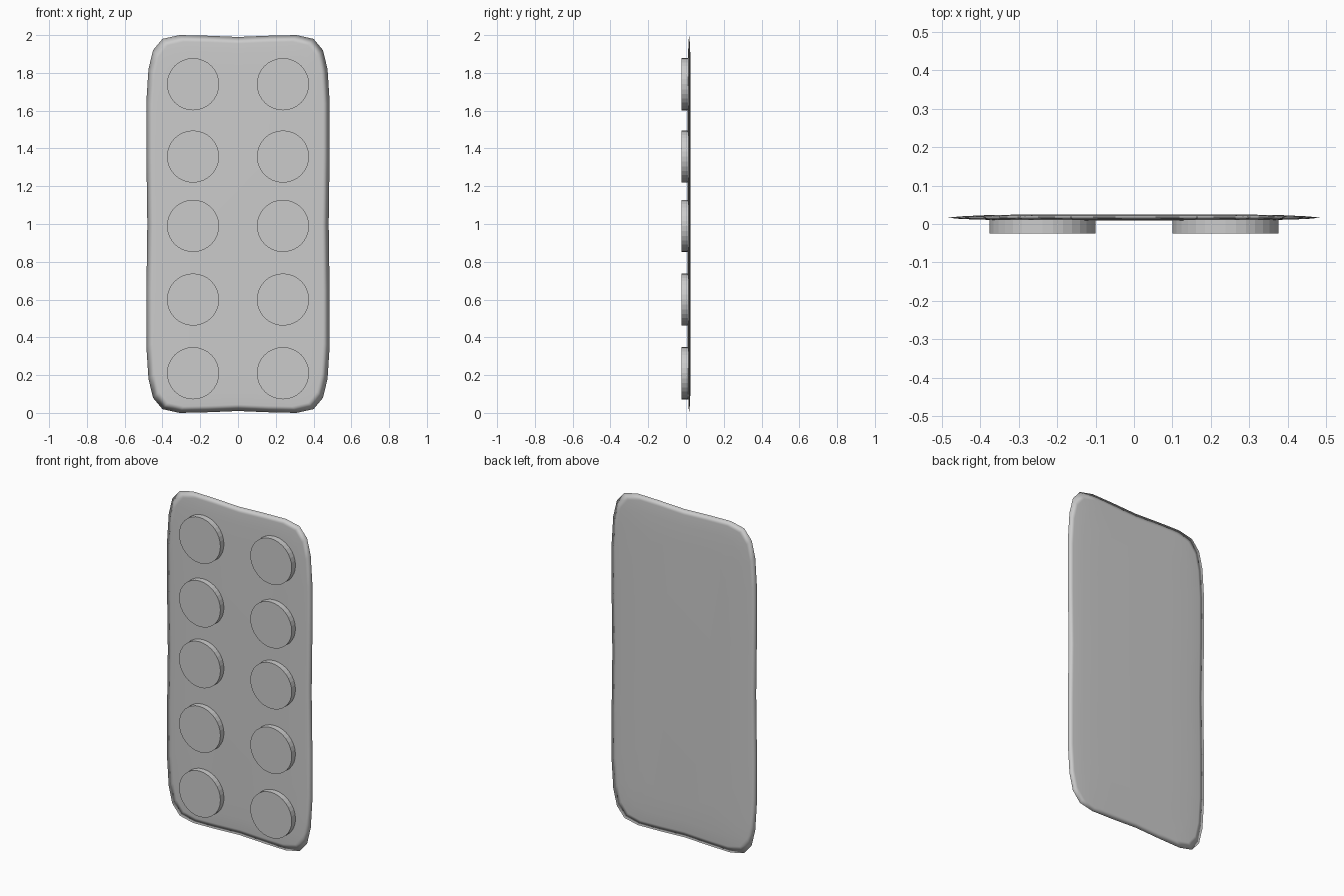
import bpy, bmesh, math
from mathutils import Matrix

cube = bpy.data.objects.get("Cube")
if cube:
    bpy.data.objects.remove(cube)

grey = bpy.data.materials.new("light_grey")
grey.use_nodes = True
colour = (0.6, 0.6, 0.6, 1)
grey.diffuse_color = colour
grey.node_tree.nodes["Principled BSDF"].inputs["Base Color"].default_value = colour


def finish(bm, name):
    bmesh.ops.recalc_face_normals(bm, faces=bm.faces)
    mesh = bpy.data.meshes.new(name)
    bm.to_mesh(mesh)
    bm.free()
    mesh.materials.append(grey)
    obj = bpy.data.objects.new(name, mesh)
    bpy.context.collection.objects.link(obj)
    return obj


# Backing sheet: one quarter outline, mirrored, with slightly pinched sides
quarter = [(0.48, 0), (0.485, 0.36), (0.485, 0.65), (0.474, 0.82), (0.45, 0.92),
           (0.40, 0.98), (0.31, 1.0), (0.17, 0.997), (0, 0.99)]
half = quarter + [(-x, z) for x, z in reversed(quarter[:-1])]
outline = half + [(-x, -z) for x, z in half[1:-1]]

# Thin pillow section: distance in from the rim, depth
section = [(0.22, 0.009), (0.10, 0.011), (0.035, 0.013), (0, 0.0165),
           (0.035, 0.020), (0.10, 0.023), (0.22, 0.025)]
bm = bmesh.new()
rings = []
for inset, y in section:
    sx, sz = 1 - inset / 0.485, 1 - inset
    rings.append([bm.verts.new((x * sx, y, 1 + z * sz)) for x, z in outline])
for a, b in zip(rings, rings[1:]):
    for i in range(len(outline)):
        j = (i + 1) % len(outline)
        bm.faces.new((a[i], a[j], b[j], b[i]))
bm.faces.new(rings[0])
bm.faces.new(rings[-1])
sheet = finish(bm, "backing_sheet")
for face in sheet.data.polygons:
    face.use_smooth = True

# Two columns of five round pockets
front, back = -0.025, 0.016
turn = Matrix.Rotation(math.pi / 2, 4, "X")
for side, x in (("right", -0.238), ("left", 0.238)):
    for row, z in enumerate((0.21, 0.60, 0.99, 1.357, 1.74), 1):
        bm = bmesh.new()
        place = Matrix.Translation((x, (front + back) / 2, z)) @ turn
        bmesh.ops.create_cone(bm, cap_ends=True, segments=32, radius1=0.138,
                              radius2=0.138, depth=back - front, matrix=place)
        finish(bm, f"pocket_{side}_{row}")
